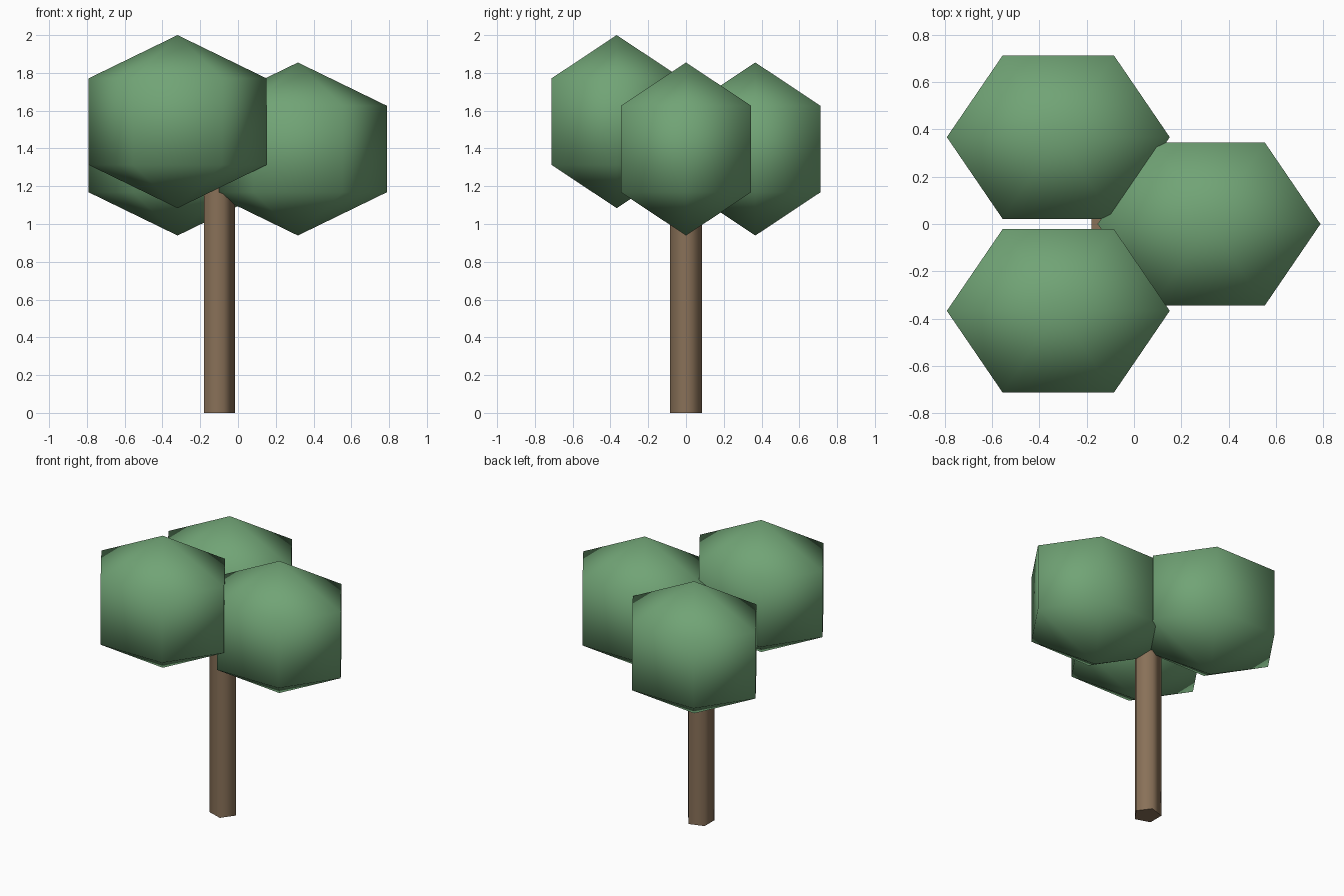
import bpy
import math

if "Cube" in bpy.data.objects:
    bpy.data.objects.remove(bpy.data.objects["Cube"])


def material(name, rgb):
    m = bpy.data.materials.new(name)
    m.diffuse_color = (*rgb, 1.0)
    m.use_nodes = True
    m.node_tree.nodes["Principled BSDF"].inputs["Base Color"].default_value = m.diffuse_color
    return m


leaf_green = material("leaf green", (0.165, 0.37, 0.18))
bark_brown = material("bark brown", (0.25, 0.165, 0.098))

# Trunk: five-sided post with a corner towards +x
R, H = 0.09, 1.4
bpy.ops.mesh.primitive_cylinder_add(vertices=5, radius=R, depth=H,
                                    location=(-0.107, 0, H / 2),
                                    rotation=(0, 0, -math.pi / 2))
trunk = bpy.context.object
trunk.name = "trunk"
trunk.data.materials.append(bark_brown)
bpy.ops.object.shade_smooth_by_angle(angle=math.radians(80))


# Leaf clumps: six-sided, three-ring spheres, smooth shaded
def leaf_clump(name, location):
    bpy.ops.mesh.primitive_uv_sphere_add(segments=6, ring_count=3, radius=1,
                                         location=location)
    ob = bpy.context.object
    ob.name = name
    c = math.cos(math.radians(30))
    # corners of the rings lie along x
    xmax = max(v.co.x for v in ob.data.vertices)
    if xmax < c - 0.01:
        for v in ob.data.vertices:
            v.co.x, v.co.y = -v.co.y, v.co.x
    ob.scale = (0.471 / c, 0.345 / (c * c), 0.458)
    ob.data.materials.append(leaf_green)
    bpy.ops.object.shade_smooth()


leaf_clump("front_leaves", (-0.32, -0.367, 1.542))
leaf_clump("back_leaves", (-0.32, 0.367, 1.397))
leaf_clump("right_leaves", (0.317, 0, 1.397))
